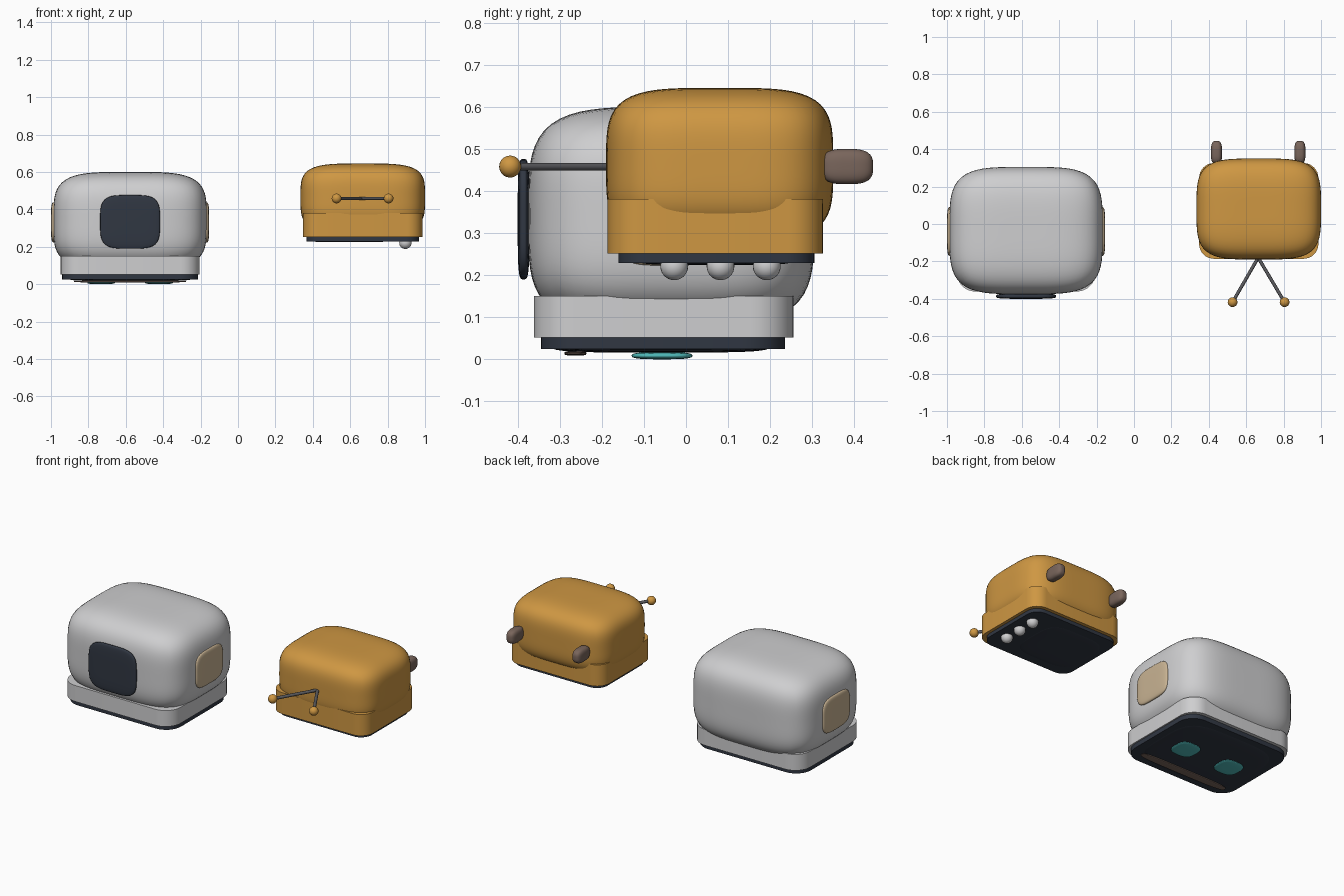
import bpy
import bmesh
import math
from mathutils import Vector

if "Cube" in bpy.data.objects:
    bpy.data.objects.remove(bpy.data.objects["Cube"], do_unlink=True)


def material(name, r, g, b):
    m = bpy.data.materials.new(name)
    m.use_nodes = True
    m.diffuse_color = (r, g, b, 1)
    m.node_tree.nodes["Principled BSDF"].inputs["Base Color"].default_value = (r, g, b, 1)
    return m


WHITE = material("light_grey_shell", .62, .62, .63)
ORANGE = material("orange_shell", .62, .31, .055)
DARK = material("dark_navy", .03, .038, .055)
BEIGE = material("beige", .58, .45, .29)
TEAL = material("teal", .08, .5, .5)
BROWN = material("brown", .19, .13, .105)
ROD = material("rod_grey", .11, .11, .12)


def finish(bm, name, mat):
    bmesh.ops.recalc_face_normals(bm, faces=bm.faces)
    mesh = bpy.data.meshes.new(name)
    bm.to_mesh(mesh)
    bm.free()
    mesh.materials.append(mat)
    obj = bpy.data.objects.new(name, mesh)
    bpy.context.collection.objects.link(obj)
    bpy.ops.object.select_all(action="DESELECT")
    obj.select_set(True)
    bpy.context.view_layer.objects.active = obj
    bpy.ops.object.shade_smooth_by_angle(angle=math.radians(40))
    return obj


def pillow(name, center, half, mat, power=4, cuts=15):
    """Soft rounded box: a subdivided cube pushed onto a superellipsoid."""
    bm = bmesh.new()
    bmesh.ops.create_cube(bm, size=2)
    bmesh.ops.subdivide_edges(bm, edges=bm.edges[:], cuts=cuts, use_grid_fill=True)
    for v in bm.verts:
        p = Vector([math.tan(c * math.pi / 4) for c in v.co])
        p /= sum(abs(c) ** power for c in p) ** (1 / power)
        v.co = Vector(center) + Vector([a * b for a, b in zip(p, half)])
    return finish(bm, name, mat)


def slab(name, center, half, radius, mat):
    """Box with rounded upright edges."""
    bm = bmesh.new()
    bmesh.ops.create_cube(bm, size=2)
    for v in bm.verts:
        v.co = Vector(center) + Vector([a * b for a, b in zip(v.co, half)])
    upright = [e for e in bm.edges
               if abs(e.verts[0].co.z - e.verts[1].co.z) > half[2]]
    bmesh.ops.bevel(bm, geom=upright, offset=radius, segments=8,
                    profile=0.5, affect="EDGES")
    return finish(bm, name, mat)


def ball(name, center, radius, mat):
    bm = bmesh.new()
    bmesh.ops.create_uvsphere(bm, u_segments=24, v_segments=16, radius=radius)
    bmesh.ops.translate(bm, verts=bm.verts, vec=center)
    return finish(bm, name, mat)


def rod(name, start, end, radius, mat):
    a, b = Vector(start), Vector(end)
    bm = bmesh.new()
    bmesh.ops.create_cone(bm, cap_ends=True, segments=12, radius1=radius,
                          radius2=radius, depth=(b - a).length)
    turn = (b - a).to_track_quat("Z", "Y").to_matrix()
    for v in bm.verts:
        v.co = turn @ v.co + (a + b) / 2
    return finish(bm, name, mat)


# Grey unit: shell, foot and dark underside
GX = -.577
pillow("grey_body", (GX, -.035, .34), (.41, .34, .26), WHITE, cuts=23)
slab("grey_foot", (GX, -.053, .101), (.371, .308, .049), .1, WHITE)
slab("grey_foot_plate", (GX, -.055, .038), (.363, .29, .014), .1, DARK)
pillow("grey_screen", (GX, -.06, .034), (.33, .26, .018), DARK)
pillow("front_panel", (GX, -.386, .333), (.16, .014, .143), DARK)
pillow("screen_bar", (GX, -.263, .014), (.3, .026, .005), BROWN)
for side, word in ((1, "left"), (-1, "right")):
    pillow(word + "_side_pad", (GX + side * .405, -.04, .33),
           (.018, .13, .107), BEIGE)
    pillow(word + "_screen_eye", (GX + side * .155, -.057, .0085),
           (.074, .072, .0085), TEAL, power=3)

# Orange unit: shell, foot and dark underside
OX = .667
pillow("orange_body", (OX, .08, .462), (.333, .27, .183), ORANGE, cuts=23)
slab("orange_foot", (OX, .07, .316), (.319, .256, .065), .08, ORANGE)
slab("orange_foot_plate", (OX, .072, .241), (.3, .233, .012), .07, DARK)
pillow("orange_screen", (.595, .07, .235), (.2, .18, .011), DARK)
for i in range(3):
    ball(f"knob_{i + 1}", (.895, -.028 + i * .11, .221), .033, WHITE)

# Paired legs on the back and antennae on the front
for side, word in ((1, "left"), (-1, "right")):
    pillow(word + "_peg", (OX - .003 + side * .223, .383, .458),
           (.03, .062, .042), BROWN, power=3, cuts=11)
    tip = (OX - .001 + side * .139, -.418, .458)
    rod(word + "_antenna", (OX - .003, -.18, .458), tip, .009, ROD)
    ball(word + "_antenna_tip", tip, .026, ORANGE)
